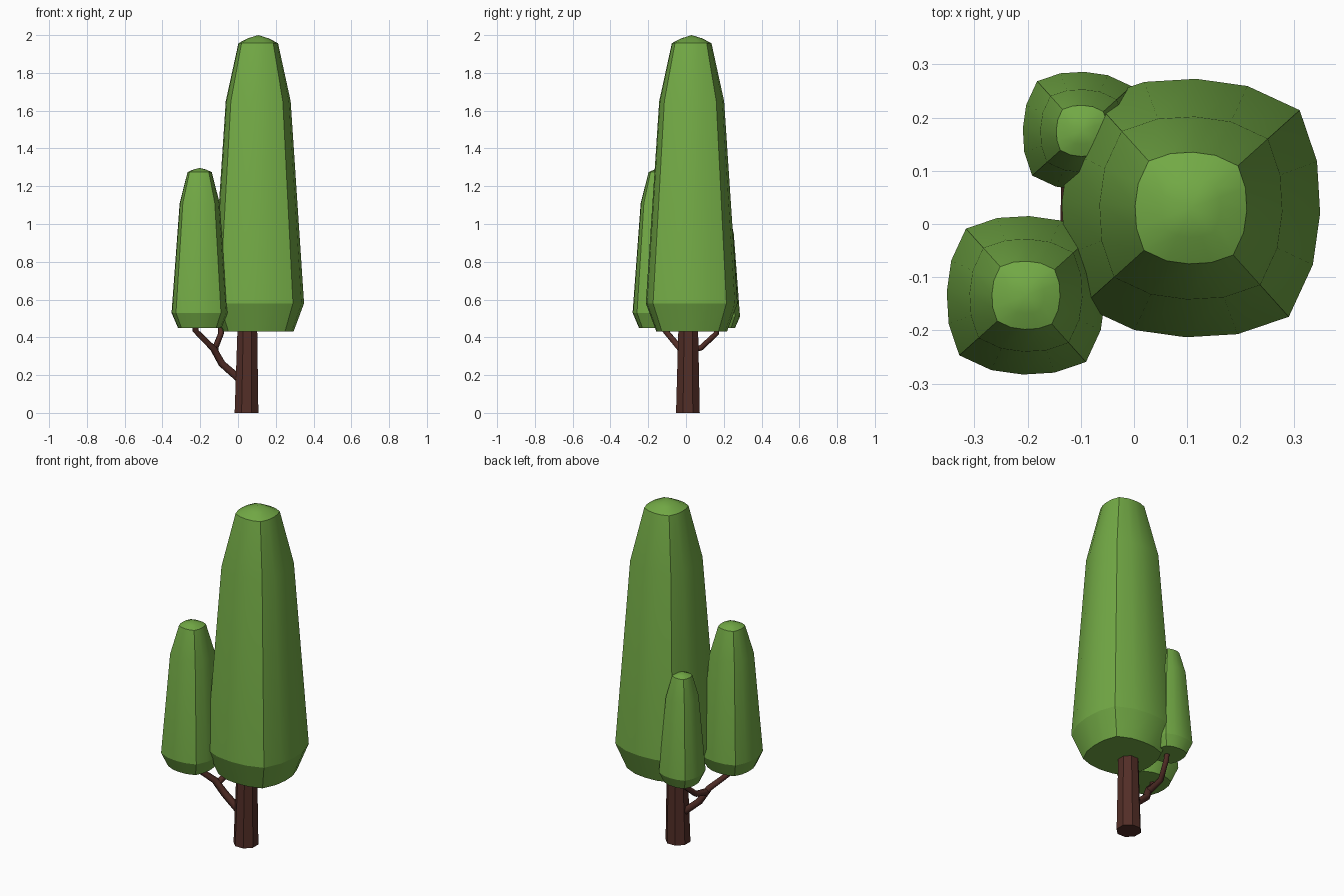
import bpy, bmesh, math
from mathutils import Matrix, Vector

if "Cube" in bpy.data.objects:
    bpy.data.objects.remove(bpy.data.objects["Cube"])


def material(name, color):
    m = bpy.data.materials.new(name)
    m.diffuse_color = (*color, 1)
    m.use_nodes = True
    m.node_tree.nodes["Principled BSDF"].inputs["Base Color"].default_value = m.diffuse_color
    return m


leaf = material("leaf_green", (0.17, 0.4, 0.06))
bark = material("bark_brown", (0.085, 0.027, 0.02))

# Rounded-square cross-section: one quarter, repeated four times
QUARTER = [(1, 0), (0.96, 0.4), (0.81, 0.79), (0.4, 0.96)]
SECTION = [Matrix.Rotation(q * math.pi / 2 - 0.04, 2) @ Vector(p)
           for q in range(4) for p in QUARTER]


def loft(name, rings, section, mat, apex=None):
    """Rings are (x, y, z, radius); the end is a flat cap or an apex."""
    bm = bmesh.new()
    loops = [[bm.verts.new((x + p[0] * r, y + p[1] * r, z)) for p in section]
             for x, y, z, r in rings]
    n = len(section)
    for a, b in zip(loops, loops[1:]):
        for i in range(n):
            j = (i + 1) % n
            bm.faces.new((a[i], a[j], b[j], b[i]))
    bm.faces.new(loops[0][::-1])
    if apex:
        tip = bm.verts.new(apex)
        for i in range(n):
            bm.faces.new((loops[-1][i], loops[-1][(i + 1) % n], tip))
    else:
        bm.faces.new(loops[-1])
    me = bpy.data.meshes.new(name)
    bm.to_mesh(me)
    bm.free()
    me.materials.append(mat)
    ob = bpy.data.objects.new(name, me)
    bpy.context.collection.objects.link(ob)
    bpy.ops.object.select_all(action='DESELECT')
    ob.select_set(True)
    bpy.context.view_layer.objects.active = ob
    bpy.ops.object.shade_smooth_by_angle(angle=math.radians(24))


def foliage(name, x, y, profile, top):
    loft(name, [(x, y, z, r) for z, r in profile], SECTION, leaf, (x, y, top))


# Foliage columns
foliage("large_foliage", 0.107, 0.03,
        [(0.43, 0.187), (0.58, 0.243), (1.65, 0.172), (1.957, 0.105), (1.983, 0.055)], 2.0)
foliage("left_foliage", -0.203, -0.134,
        [(0.45, 0.115), (0.53, 0.149), (1.11, 0.106), (1.275, 0.064), (1.288, 0.034)], 1.297)
foliage("back_foliage", -0.098, 0.175,
        [(0.45, 0.085), (0.51, 0.111), (0.95, 0.078), (1.073, 0.048), (1.083, 0.025)], 1.09)

# Trunk
OCTAGON = [(math.cos(a), math.sin(a)) for a in (math.pi / 8 + i * math.pi / 4 for i in range(8))]
loft("trunk", [(0.045, 0.01, 0, 0.068), (0.05, 0.012, 0.5, 0.055)], OCTAGON, bark)


# Branches
def branch(name, points):
    cu = bpy.data.curves.new(name, 'CURVE')
    cu.dimensions = '3D'
    cu.bevel_depth = 0.021
    cu.bevel_resolution = 1
    cu.use_fill_caps = True
    sp = cu.splines.new('POLY')
    sp.points.add(len(points) - 1)
    for p, (x, y, z, r) in zip(sp.points, points):
        p.co = (x, y, z, 1)
        p.radius = r
    cu.materials.append(bark)
    bpy.context.collection.objects.link(bpy.data.objects.new(name, cu))


branch("left_branch", [(0.03, 0.01, 0.16, 1.1), (-0.085, 0.0, 0.26, 1),
                       (-0.13, -0.03, 0.34, 0.9), (-0.225, -0.11, 0.435, 0.8),
                       (-0.225, -0.13, 0.5, 0.7)])
branch("back_branch", [(-0.12, -0.02, 0.32, 0.9), (-0.12, 0.08, 0.345, 0.8),
                       (-0.09, 0.16, 0.42, 0.75), (-0.09, 0.175, 0.5, 0.7)])
